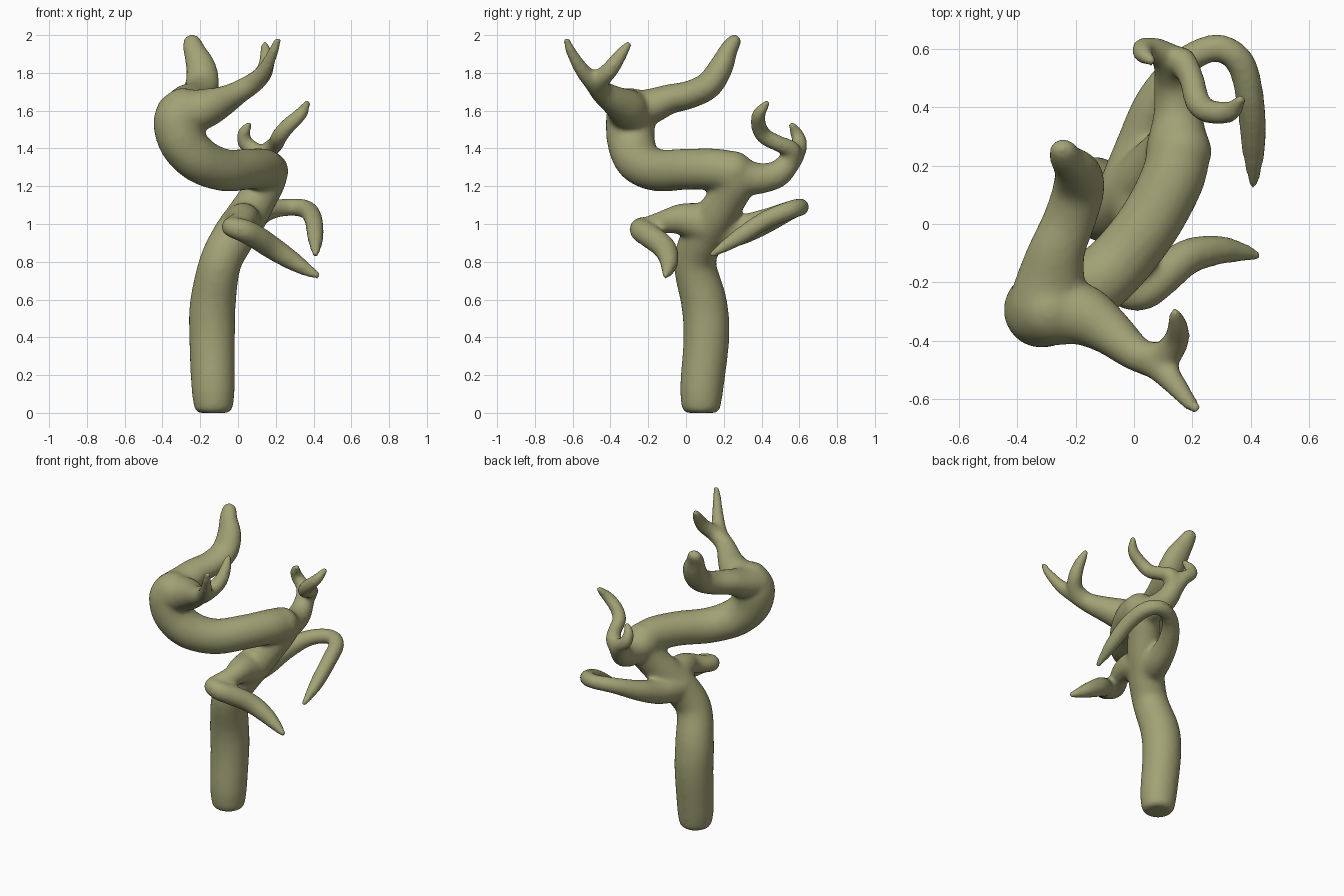
import bpy, bmesh
from mathutils import Vector

# Each limb: (x, y, z, radius) along its centre line
TRUNK = [(-0.13, 0.08, 0.06, 0.105), (-0.132, 0.085, 0.15, 0.114), (-0.137, 0.108, 0.4, 0.12),
         (-0.133, 0.096, 0.58, 0.12), (-0.095, 0.048, 0.79, 0.11), (-0.025, 0.09, 0.93, 0.112),
         (0.04, 0.15, 1.03, 0.108), (0.1, 0.215, 1.13, 0.1), (0.145, 0.26, 1.215, 0.1),
         (0.16, 0.25, 1.28, 0.105)]
GREAT_BOUGH = [(0.155, 0.25, 1.275, 0.107), (0.13, 0.15, 1.29, 0.108), (0.05, 0.0, 1.29, 0.107),
               (-0.07, -0.15, 1.285, 0.11), (-0.2, -0.25, 1.335, 0.118), (-0.29, -0.29, 1.43, 0.124),
               (-0.318, -0.295, 1.54, 0.128), (-0.29, -0.295, 1.6, 0.118)]
UPPER_LIMB = [(-0.3, -0.28, 1.595, 0.105), (-0.285, -0.18, 1.625, 0.09), (-0.265, -0.09, 1.66, 0.077),
              (-0.22, 0.02, 1.685, 0.072), (-0.19, 0.12, 1.735, 0.07), (-0.195, 0.185, 1.83, 0.062),
              (-0.23, 0.225, 1.92, 0.046), (-0.243, 0.255, 1.967, 0.036)]
FRONT_FORK = [(-0.27, -0.3, 1.59, 0.115), (-0.18, -0.31, 1.61, 0.103), (-0.09, -0.365, 1.645, 0.08),
              (0.0, -0.44, 1.695, 0.06), (0.08, -0.485, 1.745, 0.05), (0.14, -0.55, 1.815, 0.038),
              (0.19, -0.612, 1.92, 0.026), (0.21, -0.63, 1.972, 0.018)]
FRONT_FORK_TINE = [(0.02, -0.455, 1.71, 0.055), (0.1, -0.455, 1.76, 0.05),
                   (0.145, -0.4, 1.82, 0.043), (0.15, -0.35, 1.89, 0.034), (0.142, -0.308, 1.947, 0.02)]
LOW_FRONT = [(0.02, 0.1, 1.0, 0.108), (0.03, -0.01, 1.025, 0.083), (0.025, -0.1, 1.015, 0.062),
             (-0.025, -0.19, 0.99, 0.052), (-0.03, -0.235, 0.982, 0.052), (0.03, -0.235, 0.965, 0.06),
             (0.09, -0.19, 0.935, 0.062), (0.18, -0.115, 0.875, 0.06), (0.28, -0.09, 0.81, 0.05),
             (0.36, -0.095, 0.76, 0.034), (0.42, -0.108, 0.727, 0.018)]
LOW_BACK = [(-0.02, 0.12, 0.96, 0.1), (0.02, 0.27, 0.965, 0.08), (0.07, 0.42, 1.015, 0.064),
            (0.16, 0.545, 1.07, 0.05), (0.28, 0.605, 1.09, 0.045), (0.365, 0.555, 1.075, 0.048),
            (0.4, 0.42, 1.02, 0.047), (0.41, 0.28, 0.93, 0.042), (0.411, 0.14, 0.84, 0.018)]
HIGH_BACK = [(0.15, 0.25, 1.26, 0.108), (0.15, 0.37, 1.24, 0.082), (0.14, 0.48, 1.262, 0.07),
             (0.125, 0.55, 1.33, 0.057), (0.09, 0.59, 1.385, 0.044), (0.037, 0.603, 1.43, 0.038),
             (0.03, 0.585, 1.48, 0.032), (0.058, 0.56, 1.525, 0.018)]
HIGH_BACK_TINE = [(0.13, 0.54, 1.32, 0.055), (0.165, 0.56, 1.39, 0.046), (0.2, 0.49, 1.425, 0.042),
                  (0.22, 0.415, 1.465, 0.042), (0.265, 0.385, 1.52, 0.04), (0.33, 0.385, 1.58, 0.034),
                  (0.365, 0.425, 1.635, 0.02)]

# Unit ball used as the brush that is swept along every limb
brush = bmesh.new()
bmesh.ops.create_icosphere(brush, subdivisions=3, radius=1)
ball = [v.co.copy() for v in brush.verts]
ball_faces = [[v.index for v in f.verts] for f in brush.faces]
brush.free()


def spline(points, steps=10):
    """Catmull-Rom samples of position and radius."""
    p = [Vector(q) for q in points]
    p = [p[0] * 2 - p[1]] + p + [p[-1] * 2 - p[-2]]
    for a, b, c, d in zip(p, p[1:], p[2:], p[3:]):
        for i in range(steps):
            t = i / steps
            yield 0.5 * (2 * b + (c - a) * t + (2 * a - 5 * b + 4 * c - d) * t * t
                         + (3 * b - a - 3 * c + d) * t ** 3)
    yield p[-2]


verts, faces = [], []


def sweep(points, x_scale=1.0):
    for s in spline(points):
        n, r = len(verts), s[3] + 0.003
        for v in ball:
            verts.append((s[0] + v.x * r * x_scale, s[1] + v.y * r, max(0.0, s[2] + v.z * r)))
        faces.extend([i + n for i in f] for f in ball_faces)


for limb in (TRUNK, GREAT_BOUGH, FRONT_FORK, FRONT_FORK_TINE, LOW_FRONT, LOW_BACK,
             HIGH_BACK, HIGH_BACK_TINE):
    sweep(limb)
sweep(UPPER_LIMB, 1.25)   # this limb is broader than thick

# One fused, smooth tree
mesh = bpy.data.meshes.new("twisted_tree")
mesh.from_pydata(verts, [], faces)
tree = bpy.data.objects.new("twisted_tree", mesh)
bpy.context.collection.objects.link(tree)

bark = bpy.data.materials.new("olive bark")
bark.diffuse_color = (0.36, 0.36, 0.18, 1)
mesh.materials.append(bark)

fuse = tree.modifiers.new("fuse", 'REMESH')
fuse.mode = 'VOXEL'
fuse.voxel_size = 0.012
fuse.use_smooth_shade = True
soften = tree.modifiers.new("soften", 'SMOOTH')
soften.factor = 0.5
soften.iterations = 18
